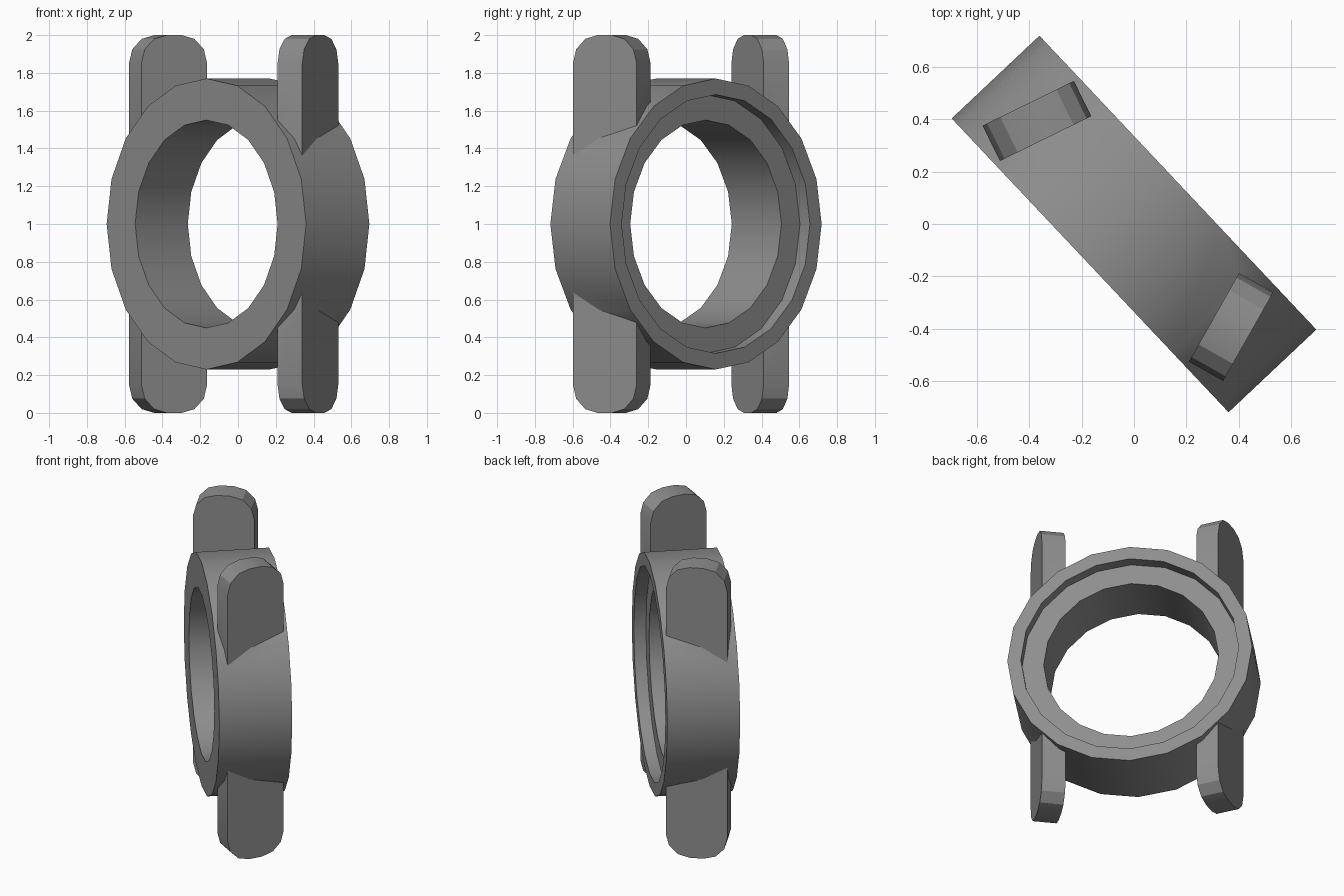
import bpy, bmesh
from math import cos, sin, pi, radians
from mathutils import Matrix

if "Cube" in bpy.data.objects:
    bpy.data.objects.remove(bpy.data.objects["Cube"])

SIDES = 20


def make_object(name, bm):
    bmesh.ops.recalc_face_normals(bm, faces=bm.faces)
    mesh = bpy.data.meshes.new(name)
    bm.to_mesh(mesh)
    bm.free()
    ob = bpy.data.objects.new(name, mesh)
    bpy.context.collection.objects.link(ob)
    return ob


def turned(name, profile):
    """Closed solid turned round the local y axis from (radius, y) points."""
    bm = bmesh.new()
    rings = [[bm.verts.new((r * cos(2 * pi * i / SIDES), y, r * sin(2 * pi * i / SIDES)))
              for i in range(SIDES)] for r, y in profile]
    for a, b in zip(rings, rings[1:]):
        for i in range(SIDES):
            j = (i + 1) % SIDES
            bm.faces.new((a[i], a[j], b[j], b[i]))
    bm.faces.new(rings[0])
    bm.faces.new(rings[-1])
    return make_object(name, bm)


def lug(name, side, end):
    """Slab with a rounded outer end, toed in towards the back."""
    h, r, t = 0.194, 0.15, 0.075
    pts = [(-h, 0.3), (h, 0.3)]
    for cy, start in ((h - r, 0), (r - h, 90)):
        for k in range(4):
            a = radians(start + 30 * k)
            pts.append((cy + r * cos(a), 1 - r + r * sin(a)))
    bm = bmesh.new()
    face = bm.faces.new([bm.verts.new((-t, y, z * end)) for y, z in pts])
    ext = bmesh.ops.extrude_face_region(bm, geom=[face])
    verts = [v for v in ext["geom"] if isinstance(v, bmesh.types.BMVert)]
    bmesh.ops.translate(bm, verts=verts, vec=(2 * t, 0, 0))
    bm.transform(Matrix.Translation((0.54 * side, 0, 0))
                 @ Matrix.Rotation(radians(17.2 * side), 4, 'Z'))
    return make_object(name, bm)


def combine(target, tool, operation):
    mod = target.modifiers.new(operation.lower(), 'BOOLEAN')
    mod.operation = operation
    mod.solver = 'EXACT'
    mod.object = tool
    bpy.context.view_layer.objects.active = target
    bpy.ops.object.modifier_apply(modifier=mod.name)
    bpy.data.objects.remove(tool)


# Ring body
case = turned("watch_case", [(0.77, -0.23), (0.77, 0.23)])

# Four strap lugs
for side in (-1, 1):
    for end in (-1, 1):
        combine(case, lug("lug", side, end), 'UNION')

# Through bore with a wider shallow recess at the back
bore = turned("bore_cutter", [(0.55, -0.4), (0.55, 0.153), (0.685, 0.153), (0.685, 0.4)])
bore.hide_render = True
combine(case, bore, 'DIFFERENCE')

# Turn the case about the vertical and stand it on the ground
case.data.transform(Matrix.Translation((0, 0, 1)) @ Matrix.Rotation(radians(-46.7), 4, 'Z'))
bpy.ops.object.select_all(action='DESELECT')
case.select_set(True)
bpy.context.view_layer.objects.active = case
bpy.ops.object.shade_smooth_by_angle(angle=radians(29.9))

# Dark grey metal
metal = bpy.data.materials.new("dark_metal")
metal.diffuse_color = (0.27, 0.27, 0.27, 1)
metal.use_nodes = True
metal.node_tree.nodes["Principled BSDF"].inputs["Base Color"].default_value = metal.diffuse_color
case.data.materials.clear()
case.data.materials.append(metal)
